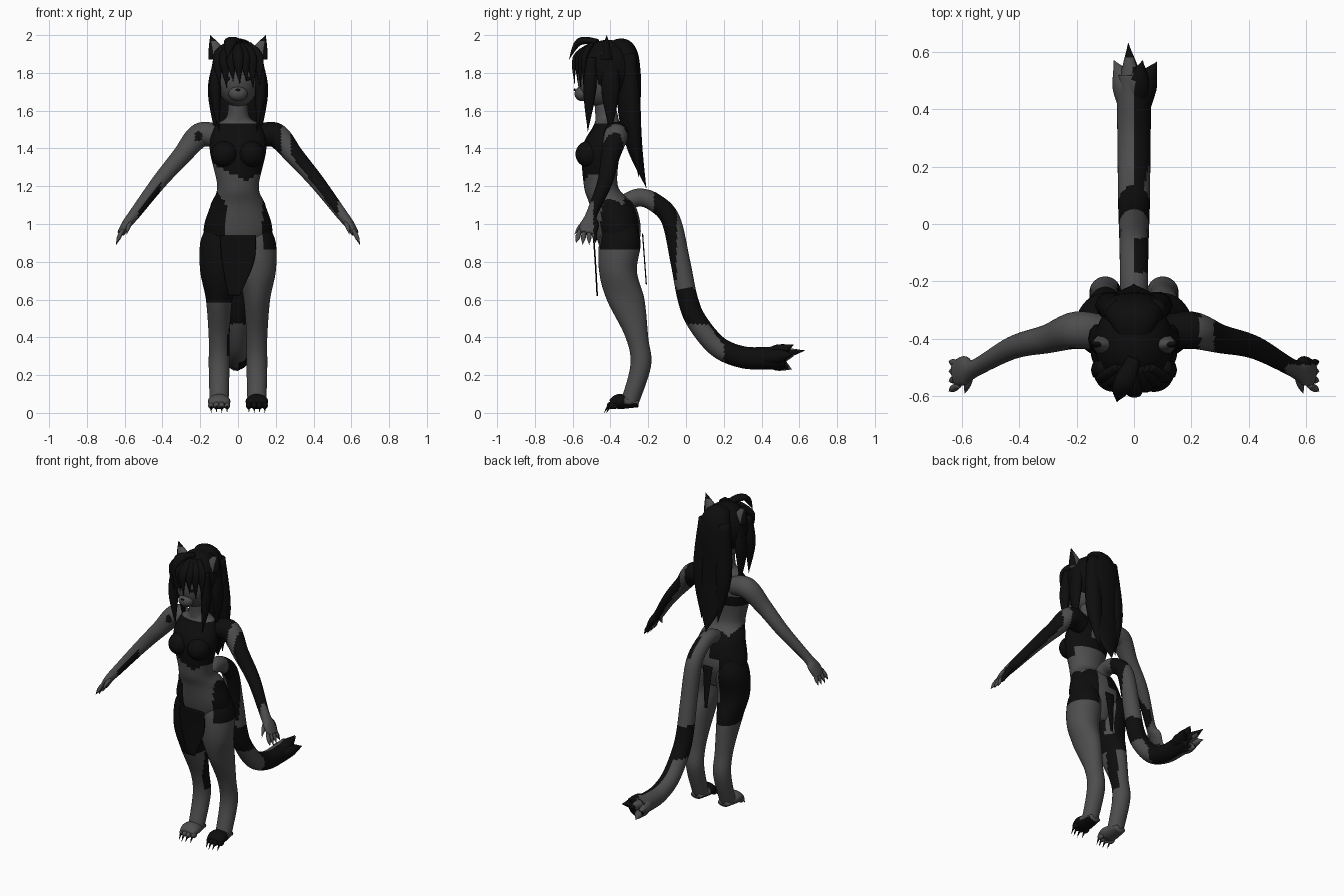
import bpy, bmesh, math
from mathutils import Vector, Matrix

if "Cube" in bpy.data.objects:
    bpy.data.objects.remove(bpy.data.objects["Cube"])


def make_material(name, value):
    material = bpy.data.materials.new(name)
    material.use_nodes = True
    colour = (value, value, value, 1)
    material.diffuse_color = colour
    material.node_tree.nodes["Principled BSDF"].inputs["Base Color"].default_value = colour
    return material


GREY_FUR = make_material("grey fur", .075)
BLACK_FUR = make_material("black fur", .004)
ACROSS, DEPTH, UP = Matrix.Identity(3)


def all_black(centre):
    return True


def all_grey(centre):
    return False


def finish(name, mesh_data, is_black):
    """Turn the bmesh into a smooth object, black where the rule says so."""
    bmesh.ops.recalc_face_normals(mesh_data, faces=mesh_data.faces)
    for face in mesh_data.faces:
        face.smooth = True
        face.material_index = int(is_black(face.calc_center_median()))
    mesh = bpy.data.meshes.new(name)
    mesh_data.to_mesh(mesh)
    mesh_data.free()
    mesh.materials.append(GREY_FUR)
    mesh.materials.append(BLACK_FUR)
    bpy.context.collection.objects.link(bpy.data.objects.new(name, mesh))


def curve_value(before, start, end, after, t):
    """Smooth interpolation from start to end, guided by the neighbours."""
    leave, arrive = (end - before) / 2, (after - start) / 2
    bend = end - start
    return start + t * (leave + t * (3 * bend - 2 * leave - arrive + t * (leave + arrive - 2 * bend)))


def loft(name, keys, is_black, axis=ACROSS, level=False, sides=24, steps=8):
    """Skin ellipses (x, y, z, half width, half depth) along a smooth path."""
    keys = [(*key, key[-1]) if len(key) == 4 else key for key in keys]
    padded = [keys[0], *keys, keys[-1]]
    rows = []
    for group in zip(padded, padded[1:], padded[2:], padded[3:]):
        for step in range(steps):
            rows.append([curve_value(*column, step / steps) for column in zip(*group)])
    rows.append(keys[-1])
    middles = [Vector(row[:3]) for row in rows]
    mesh_data = bmesh.new()
    rings = []
    for i, (middle, row) in enumerate(zip(middles, rows)):
        ahead, behind = middles[min(i + 1, len(rows) - 1)], middles[max(i - 1, 0)]
        along = UP if level else (ahead - behind).normalized()
        side = (axis - along * axis.dot(along)).normalized()
        front = along.cross(side)
        width, depth = (max(size, .001) for size in row[3:])
        angles = [math.tau * n / sides for n in range(sides)]
        rings.append([mesh_data.verts.new(middle + side * math.cos(angle) * width
                                          + front * math.sin(angle) * depth) for angle in angles])
    for lower, upper in zip(rings, rings[1:]):
        for n in range(sides):
            mesh_data.faces.new((lower[n - 1], lower[n], upper[n], upper[n - 1]))
    mesh_data.faces.new(rings[0])
    mesh_data.faces.new(rings[-1])
    finish(name, mesh_data, is_black)


def ball(name, centre, size, is_black, keep=None):
    mesh_data = bmesh.new()
    placing = Matrix.Translation(centre) @ Matrix.Diagonal((*size, 1))
    bmesh.ops.create_uvsphere(mesh_data, u_segments=32, v_segments=24, radius=1, matrix=placing)
    if keep:
        unwanted = [face for face in mesh_data.faces if not keep(face.calc_center_median())]
        bmesh.ops.delete(mesh_data, geom=unwanted, context='FACES')
    finish(name, mesh_data, is_black)


def spike(name, start, middle, tip, width, depth, is_black=all_black, axis=ACROSS):
    keys = [(*start, width * .7, depth * .8), (*middle, width, depth), (*tip, 0, 0)]
    loft(name, keys, is_black, axis, sides=10, steps=5)


# Fur patch rules
def hip_patch(centre):
    x, y, z = centre
    return .87 < z < 1.14 and x > (.06 if y > -.33 else .13)


def torso_patch(centre):
    x, y, z = centre
    if z > 1.2:
        if y > -.42:
            return 1.31 < z < 1.38 or (x > .04 and 1.35 < z < 1.53)
        return 1.23 + abs(x - .04) / 2 < z < 1.53
    if x < 0:
        return x < -.06 - max(0, z - 1.1) * .7 or (y > -.33 and z > 1)
    return hip_patch(centre)


def leg_patch(centre):
    x, y, z = centre
    if x > 0:
        return hip_patch(centre)
    if y > -.3 and x > -.06:
        return .3 < z < .7
    return z > .585 and (x < -.03 or z < .9)


def paw_patch(centre):
    return centre.x > 0 and (centre.y < -.33 or centre.z < .05)


def arm_patch(centre):
    x, y, z = centre
    if x < 0:
        forearm = -.53 < x < -.41 and z < 1.78 + 1.35 * x and y < -.44
        return forearm or (-.23 < x < -.19 and 1.44 < z < 1.49 and y < -.38)
    if x > .53:
        return y > -.49
    return x < .23 or (x > .28 and z + 1.3 * x > 1.73)


def tail_patch(centre):
    x, y, z = centre
    if z > .7:
        return x > 0 and -.17 < y < -.05
    if z > .47:
        return z < .66
    return x > 0 and (y > .2 or z > .62 - 1.3 * y)


# Torso with neck
loft("torso", [(0, *key) for key in (
    (-.36, .8, .09, .07), (-.36, .95, .18, .12), (-.39, 1.1, .145, .12), (-.45, 1.2, .11, .09),
    (-.45, 1.4, .15, .1), (-.42, 1.52, .12, .07), (-.42, 1.57, .06), (-.44, 1.7, .05))],
    torso_patch, level=True, sides=48, steps=12)

for side, name in ((1, "left"), (-1, "right")):
    def mirrored(*points):
        return [(side * x, *rest) for x, *rest in points]

    ball(name + "_bust", (side * .07, -.515, 1.37), (.07, .07, .07), torso_patch)

    # Leg, paw, toes and claws
    loft(name + "_leg", [(side * .1, *key) for key in (
        (-.35, 1, .06, .08), (-.35, .9, .1, .11), (-.36, .75, .1), (-.32, .6, .07, .1),
        (-.26, .4, .055, .06), (-.24, .25, .055), (-.3, .05, .05))],
        leg_patch, level=True, sides=36, steps=12)
    loft(name + "_paw", [(side * .1, *key) for key in (
        (-.25, .05, .04, .02), (-.35, .06, .06, .04), (-.4, .05, .05, .02))], paw_patch)
    for i in range(4):
        spread = i - 1.5
        x, y = side * (.1 + .028 * spread), .012 * abs(spread) - .4
        ball(f"{name}_toe_{i}", (x, y, .04), (.016, .025, .02), paw_patch)
        spike(f"{name}_claw_{i}", (x, y, .04), (x, y - .02, .03), (x, y - .04, 0), .006, .007)

    # Arm, fingers and thumb
    loft(name + "_arm", mirrored(
        (.1, -.38, 1.46, .06), (.2, -.37, 1.47, .065), (.3, -.4, 1.36, .05), (.42, -.43, 1.22, .04),
        (.55, -.5, 1.05, .03), (.59, -.51, 1, .05, .025), (.62, -.52, .95, .045, .02)),
        arm_patch, axis=DEPTH, sides=32, steps=12)
    for i in range(4):
        spread = i - 1.5
        finger = mirrored((.61, -.525 - .025 * spread, .97), (.63, -.528 - .03 * spread, .93),
                          (.645, -.53 - .035 * spread, .885 + .01 * abs(spread)))
        spike(f"{name}_finger_{i}", *finger, .013, .012, arm_patch, DEPTH)
    thumb = mirrored((.565, -.52, 1.02), (.58, -.56, .985), (.59, -.59, .945))
    spike(name + "_thumb", *thumb, .013, .012, arm_patch, DEPTH)

    # Ear with a dark tip and outer rim, and eye
    loft(name + "_ear", mirrored((.1, -.42, 1.87, .055, .035), (.115, -.42, 1.93, .04, .024),
                                 (.147, -.42, 2, 0)),
         lambda centre: centre.z > 1.965 or abs(centre.x) > .137, level=True, sides=12)
    ball(name + "_eye", (side * .05, -.558, 1.77), (.02, .009, .01), all_black)

    # Hair locks by the face, over the shoulder and down the back
    spike(name + "_cheek_lock", *mirrored((.11, -.5, 1.88), (.12, -.51, 1.7), (.1, -.52, 1.49)), .03, .035)
    spike(name + "_side_lock", *mirrored((.11, -.4, 1.86), (.13, -.4, 1.7), (.12, -.4, 1.47)), .03, .05)
    spike(name + "_back_lock", *mirrored((.07, -.3, 1.9), (.08, -.28, 1.55), (.06, -.25, 1.25)), .055, .045)

# Head
ball("head", (0, -.45, 1.77), (.113, .125, .15), all_grey)
ball("muzzle", (0, -.55, 1.69), (.05, .04, .04), all_grey)
ball("nose", (0, -.589, 1.71), (.012, .006, .007), all_black)

# Hair cap, fringe, forelock and long back hair
ball("hair_cap", (0, -.415, 1.82), (.138, .155, .155), all_black,
     keep=lambda centre: centre.z > 1.83 or centre.y > -.47)
for i in range(-3, 4):
    x = i * .035
    inset = abs(x) * .45
    drop = 1.74 + .025 * (i % 2) - .01 * abs(i)
    spike(f"fringe_{i + 3}", (x / 2, -.5, 1.95), (x, inset - .585, 1.88), (x + .01, inset - .59, drop), .03, .016)
spike("forelock", (0, -.47, 1.965), (-.04, -.565, 1.965), (-.06, -.62, 1.87), .035, .02)
loft("back_hair", [(0, *key) for key in (
    (-.4, 1.95, .05, .02), (-.33, 1.92, .09, .06), (-.3, 1.8, .12, .06), (-.3, 1.6, .12, .06),
    (-.27, 1.4, .1, .04), (-.21, 1.19, 0))], all_black)

# Hanging cloth panels
loft("front_cloth", [(0, -.49, .94, .095, .004), (0, -.48, .8, .085, .004),
                     (-.02, -.47, .62, .03, .004)], all_black, level=True)
loft("back_cloth", [(0, -.23, .95, .035, .003), (0, -.21, .68, .01, .003)], all_black, level=True)

# Tail, thickening towards a spiky tuft
tail_path = [(-.34, 1.1), (-.25, 1.14), (-.16, 1.11), (-.08, 1.02), (-.03, .8), (.01, .6),
             (.06, .48), (.17, .35), (.3, .295), (.43, .29), (.52, .295)]
loft("tail", [(0, y, z, .046 + .0015 * i) for i, (y, z) in enumerate(tail_path)],
     tail_patch, sides=36, steps=12)
tuft_tips = [(-.02, .63, .33), (.08, .565, .31), (-.07, .57, .3), (.03, .57, .36), (-.02, .56, .23)]
for i, (x, y, z) in enumerate(tuft_tips):
    spike(f"tail_tuft_{i}", (x / 3, .4, .29), (x / 2, .49, (z + .29) / 2), (x, y, z), .042, .04,
          lambda centre: centre.x > 0 or centre.y > .57)
